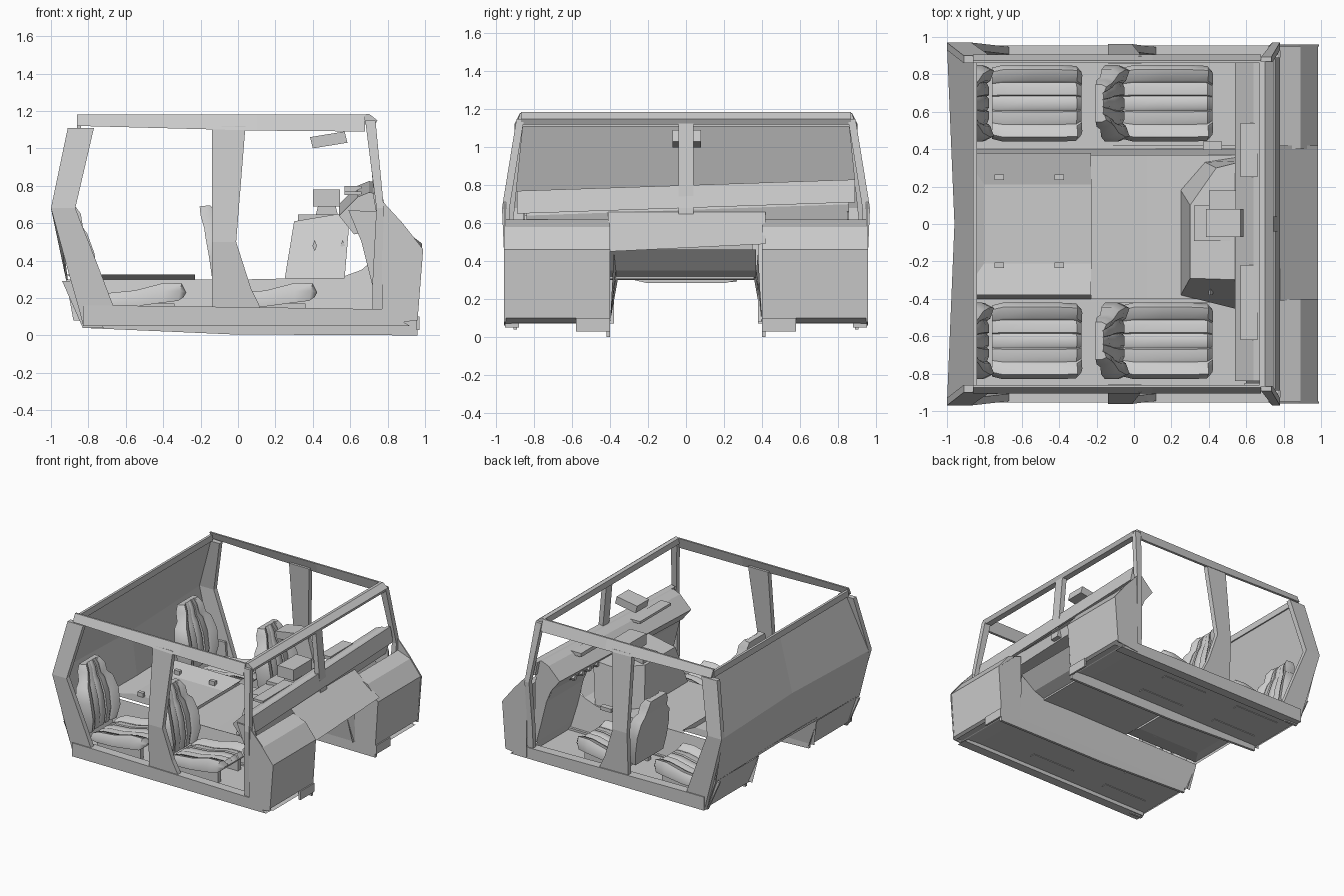
import bpy, bmesh, math

if "Cube" in bpy.data.objects:
    bpy.data.objects.remove(bpy.data.objects["Cube"])


def make(name, verts, faces, smooth=False):
    me = bpy.data.meshes.new(name)
    me.from_pydata(verts, [], faces)
    bm = bmesh.new()
    bm.from_mesh(me)
    bmesh.ops.recalc_face_normals(bm, faces=bm.faces)
    bm.to_mesh(me)
    bm.free()
    if smooth:
        for p in me.polygons:
            p.use_smooth = True
    ob = bpy.data.objects.new(name, me)
    bpy.context.collection.objects.link(ob)
    return ob


def loft(name, rings, smooth=False):
    n = len(rings[0])
    v = [p for r in rings for p in r]
    f = [tuple(range(n)), tuple(range(len(v) - n, len(v)))]
    for k in range(len(rings) - 1):
        a, b = k * n, (k + 1) * n
        f += [(a + i, a + (i + 1) % n, b + (i + 1) % n, b + i) for i in range(n)]
    return make(name, v, f, smooth)


def prism(name, prof, y0, y1, dz=0):
    """Closed (x, z) profile extruded along y; dz lowers the y0 end."""
    return loft(name, [[(x, y0, z - dz) for x, z in prof], [(x, y1, z) for x, z in prof]])


def sheet(name, prof, y0, y1):
    """Open (x, z) line swept along y as a thin panel."""
    n = len(prof)
    v = [(x, y0, z) for x, z in prof] + [(x, y1, z) for x, z in prof]
    return make(name, v, [(i, i + 1, n + i + 1, n + i) for i in range(n - 1)])


def box(name, x0, x1, y0, y1, z0, z1):
    return prism(name, [(x0, z0), (x1, z0), (x1, z1), (x0, z1)], y0, y1)


def lean(z):
    """Outer side surface: bulges at the belt line, tucks in at the roof."""
    return 0.94 + 0.03 * z / 0.68 if z < 0.68 else 0.97 - 0.07 * (z - 0.68) / 0.43


def pillar(name, levels, side, thick=0.04):
    rings = []
    for z, xa, xb in levels:
        y = lean(z)
        rings.append([(xa, side * y, z), (xb, side * y, z),
                      (xb, side * (y - thick), z), (xa, side * (y - thick), z)])
    return loft(name, rings)


# Seat cross-section: sloping bolsters at the sides, ribs in the middle
half = [(-1, 0), (-1, .55), (-.88, .95), (-.6, .78), (-.55, .62), (-.42, .72),
        (-.22, .72), (-.19, .62), (-.12, .72)]
section = half + [(-u, v) for u, v in reversed(half)]


def cushion(name, ox, oy, stations):
    rings = []
    for x, z, ang, w, t in stations:
        nx, nz = math.cos(ang), math.sin(ang)
        rings.append([(ox + x + nx * v * t, oy + u * w, z + nz * v * t) for u, v in section])
    ob = loft(name, rings, True)
    bpy.context.view_layer.objects.active = ob
    ob.select_set(True)
    bpy.ops.object.shade_smooth_by_angle(angle=math.radians(45))
    ob.select_set(False)


up = math.pi / 2
seat_stations = [(-.06, .15, up, .19, .05), (0, .15, up, .205, .08), (.15, .155, up, .205, .09),
                 (.30, .175, up, .205, .11), (.38, .185, up - .2, .2, .10), (.41, .205, up - .5, .17, .03)]
back_stations = [(-.12, .18, .2, .18, .08), (-.135, .28, .2, .20, .12), (-.155, .42, .15, .205, .12),
                 (-.175, .53, .15, .18, .10), (-.18, .57, .1, .14, .08),
                 (-.2, .64, .1, .125, .09), (-.205, .69, .1, .10, .06)]
for row, ox, bx in (("front", 0, 0), ("rear", -.70, -.725)):
    for side, oy in (("right", -.625), ("left", .645)):
        tag = row + "_" + side
        cushion(tag + "_seat_cushion", ox, oy, seat_stations)
        cushion(tag + "_seat_back", bx, oy, back_stations)
        # Seat rails
        for dy in (-.13, .13):
            box(tag + "_seat_rail", ox - .03, ox + .36, oy + dy - .02, oy + dy + .02, .075, .17)

for s, tag in ((-1, "right"), (1, "left")):
    # Door-frame pillars
    pillar(tag + "_rear_pillar", [(.06, -.83, -.64), (.14, -.85, -.66), (.35, -.91, -.74),
                                  (.68, -1, -.87), (1.11, -.91, -.77)], s)
    pillar(tag + "_middle_pillar", [(.12, -.14, .13), (.17, -.14, .11), (.25, -.14, .07),
                                    (.50, -.14, -.01), (1.12, -.14, .04)], s)
    pillar(tag + "_front_pillar", [(.06, .72, .77), (.3, .72, .77), (.68, .74, .78),
                                   (1.15, .68, .735)], s)
    # Roof rail (thin, leaning inward), sill and lower skirt
    loft(tag + "_roof_rail", [[(x, s * y, z) for y, z in ((.885, z0), (.905, z0), (.875, 1.18), (.86, 1.18))]
                              for x, z0 in ((-.86, 1.12), (.1, 1.095), (.68, 1.09))])
    prism(tag + "_sill", [(-.83, .05), (.92, .05), (.77, .14), (.12, .15), (-.66, .16), (-.83, .16)],
          s * .88, s * .955)
    prism(tag + "_rear_corner", [(-.94, .29), (-.83, .04), (-.72, .04), (-.74, .3)], s * .89, s * .91)
    sheet(tag + "_floor", [(-.84, .08), (.77, .08), (.96, .07)], s * .40, s * .92)
    # Tunnel side wall, leaning inward
    make(tag + "_tunnel_wall", [(-.88, s * .4, .08), (.78, s * .4, .08), (.78, s * .38, .45), (.66, s * .37, .35),
                                (.55, s * .37, .31), (.07, s * .36, .3), (-.92, s * .37, .3)],
         [(0, 1, 2, 3, 4, 5, 6)])
    # Fin below the floor edge
    prism(tag + "_floor_fin", [(-.83, .04), (-.02, .005), (.96, 0), (.96, .1), (-.83, .08)], s * .40, s * .42)
    # Footwell box ahead of the door
    sheet(tag + "_footwell", [(.78, .62), (.89, .58), (.985, .46), (.96, .1), (.9, .07)], s * .40, s * .96)
    prism(tag + "_footwell_outer", [(.77, .06), (.96, .08), (.99, .46), (.88, .6), (.77, .72)], s * .96, s * .95)
    prism(tag + "_footwell_inner", [(.77, .06), (.96, .08), (.985, .46), (.89, .58), (.77, .62)], s * .40, s * .405)
    # Tapered end of the dash
    prism(tag + "_dash_end", [(.59, .67), (.66, .5), (.71, .3), (.75, .15), (.77, .15), (.76, .66)],
          s * .86, s * .85)
    # Lower rear wall either side of the tunnel, dash-top vent
    sheet(tag + "_lower_rear_wall", [(-.92, .3), (-.84, .07)], s * .38, s * .93)
    box(tag + "_floor_bracket", .955, .97, s * .40, s * .58, .03, .1)

# Rear wall folded at the belt line, slightly dished at the middle
make("rear_wall", [(-.92, -.93, .3), (-.91, 0, .3), (-.92, .93, .3), (-1, -.96, .68), (-.96, 0, .68),
                   (-1, .96, .68), (-.85, -.89, 1.11), (-.85, 0, 1.11), (-.85, .89, 1.11)],
     [(0, 1, 4, 3), (1, 2, 5, 4), (3, 4, 7, 6), (4, 5, 8, 7)])
box("rear_roof_bar", -.86, -.84, -.87, .87, 1.11, 1.16)

# Tunnel top rising to the bulkhead, with a sunken rear tray
sheet("tunnel_top", [(-.23, .3), (.07, .3), (.55, .31), (.66, .35), (.77, .46)], -.40, .37)
o = [(-.92, -.38), (-.23, -.38), (-.23, .38), (-.92, .38)]
i = [(-.80, -.21), (-.23, -.21), (-.23, .21), (-.80, .21)]
make("rear_tray", [(x, y, .325) for x, y in o] + [(x, y, .285) for x, y in i],
     [(4, 5, 6, 7)] + [(k, (k + 1) % 4, 4 + (k + 1) % 4, 4 + k) for k in range(4)])
for x in (-.72, -.4):
    for y in (-.22, .25):
        box("tray_latch", x - .025, x + .025, y - .015, y + .015, .29, .325)

# Dashboard, tilted across its width, and the panels under it
prism("dashboard", [(.54, .70), (.57, .73), (.64, .80), (.70, .825), (.73, .82), (.76, .70),
                    (.74, .62), (.62, .60)], -.84, .86, .06)
box("right_dash_vent", .57, .66, -.62, -.22, .75, .77)
box("left_dash_vent", .57, .66, .25, .54, .77, .80)
for y0, y1 in ((-.85, -.45), (.38, .85)):
    sheet("lower_dash", [(.60, .64), (.66, .5), (.71, .3), (.75, .15), (.77, .08)], y0, y1)
make("cowl_panel", [(.76, -.41, .66), (.76, .42, .66), (.985, -.41, .45), (.985, .42, .49)], [(0, 1, 3, 2)])

# Centre console flaring toward the floor and turned to the driver
tops = [(.30, -.29), (.30, .10), (.44, .30), (.60, .34), (.60, -.30)]
base = [(.25, -.38), (.25, .18), (.38, .33), (.57, .36), (.57, -.46)]
loft("centre_console", [[(x, y, .305) for x, y in base],
                        [(x, y, h) for (x, y), h in zip(tops, (.61, .61, .63, .66, .66))]])
box("console_panel", .32, .52, -.09, .10, .61, .645)
prism("display_stand", [(.41, .62), (.54, .62), (.52, .70), (.43, .70)], .0, .08)
box("display", .40, .545, -.06, .18, .69, .78)
for x, z in ((.41, .48), (.56, .48)):
    prism("side_knob", [(x - .012, z), (x, z + .03), (x + .012, z), (x, z - .03)], -.38, -.29)
box("shift_lever", .37, .47, .395, .44, .33, .36)
for y in (.34, .44, .53, .63):
    bpy.ops.mesh.primitive_cone_add(vertices=6, radius1=.03, radius2=.02, depth=.05,
                                    location=(.58, y, .64), rotation=(0, -up, 0))
    bpy.context.object.name = "dash_gauge"

# Windscreen frame, centre post and mirror
prism("windscreen_header", [(.67, 1.13), (.73, 1.12), (.745, 1.15), (.70, 1.185), (.67, 1.18)], -.87, .87)
prism("windscreen_post", [(.69, 1.15), (.73, 1.15), (.78, .60), (.74, .60)], -.04, .04)
prism("windscreen_base", [(.74, .71), (.78, .71), (.755, .83), (.72, .82)], -.89, .89, .06)
prism("mirror", [(.40, 1.0), (.585, 1.03), (.57, 1.09), (.385, 1.06)], -.07, .08)
